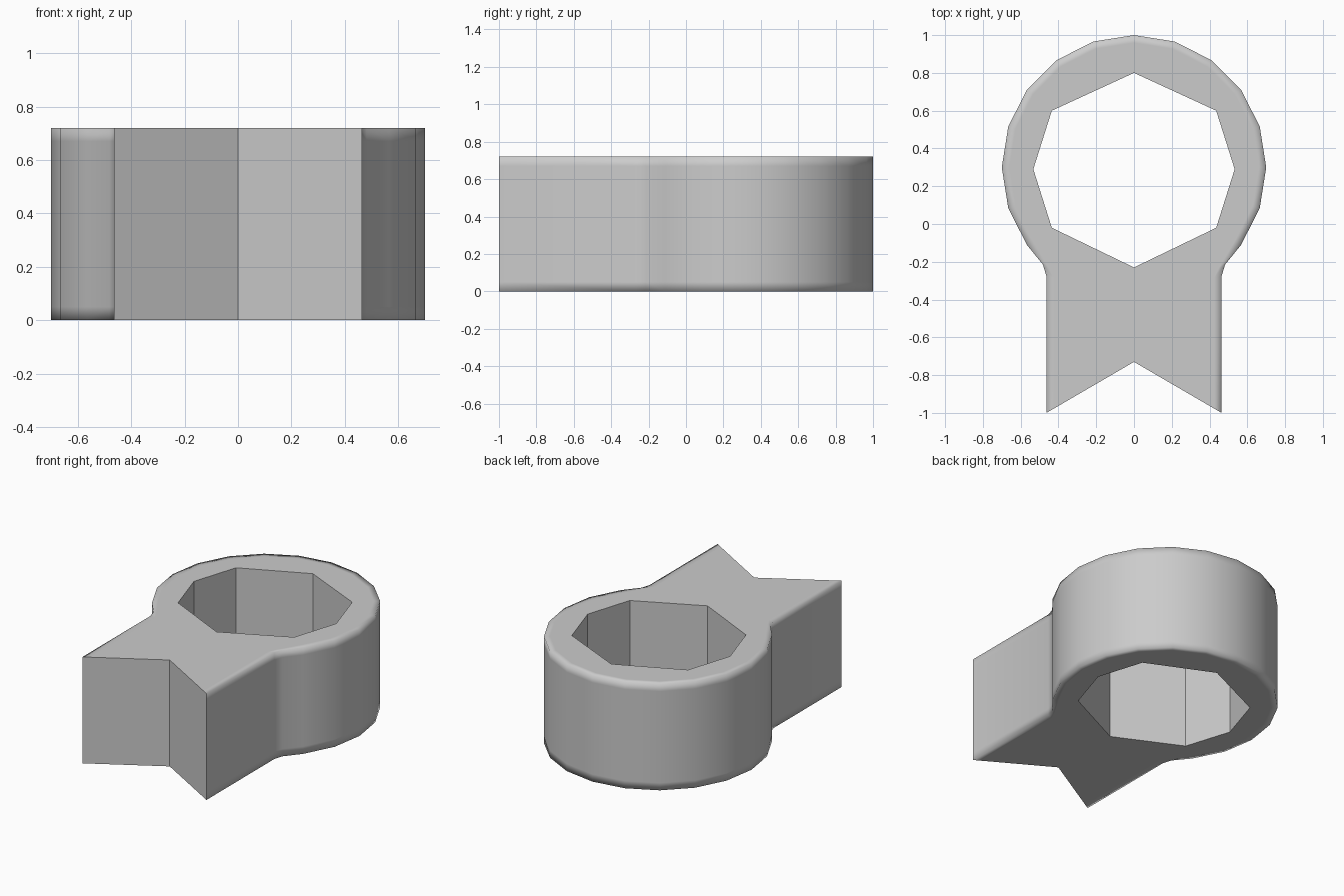
import bpy, bmesh
from math import sin, cos, radians

if "Cube" in bpy.data.objects:
    bpy.data.objects.remove(bpy.data.objects["Cube"])

H, B = 0.72, 0.05      # height, support-loop distance
CY = 0.30              # ring centre


def arc(r):
    return [(r * sin(radians(18 * i)), CY + r * cos(radians(18 * i))) for i in range(8)]


# Right half of the outer outline, its inset copy, and the eight-sided hole
outer = arc(0.70) + [(0.482, -0.215), (0.464, -0.275), (0.464, -1.0)]
inset = arc(0.66) + [(0.447, -0.235), (0.424, -0.285), (0.424, -0.977)]
hole = [(0, -0.23), (0.435, -0.02), (0.533, 0.29), (0.435, 0.60), (0, 0.80)]
notch = (0, -0.73)

bm = bmesh.new()


def row(points, z):
    return [bm.verts.new((x, y, z)) for x, y in points]


def strip(a, b):
    return [bm.faces.new((a[i], a[i + 1], b[i + 1], b[i])) for i in range(len(a) - 1)]


# Outer wall with support loops, wrapping onto both caps
rows = [row(inset, 0)] + [row(outer, z) for z in (0, B, H - B, H)] + [row(inset, H)]
for a, b in zip(rows, rows[1:]):
    strip(a, b)

# Hole wall and caps
hole_low, hole_high = row(hole, 0), row(hole, H)
notch_low, notch_high = row([notch], 0), row([notch], H)
sharp_faces = strip(hole_low, hole_high)
bm.faces.new(rows[0] + notch_low + hole_low)
bm.faces.new(rows[-1] + notch_high + hole_high)

# V-notch end wall
sharp_faces.append(bm.faces.new([r[-1] for r in rows] + notch_high + notch_low))

bmesh.ops.recalc_face_normals(bm, faces=bm.faces[:])
# An open half can be recalculated inside out: check the upper cap
top = max(bm.faces, key=lambda f: f.calc_center_median().z)
if top.normal.z < 0:
    bmesh.ops.reverse_faces(bm, faces=bm.faces[:])
for f in bm.faces:
    f.smooth = True
for f in sharp_faces:
    for e in f.edges:
        e.smooth = False

mesh = bpy.data.meshes.new("ring_bracket")
bm.to_mesh(mesh)
bm.free()
bracket = bpy.data.objects.new("ring_bracket", mesh)
bpy.context.collection.objects.link(bracket)

# Mirror to the left half
mirror = bracket.modifiers.new("mirror", 'MIRROR')
mirror.use_axis[0] = True
mirror.use_clip = True
